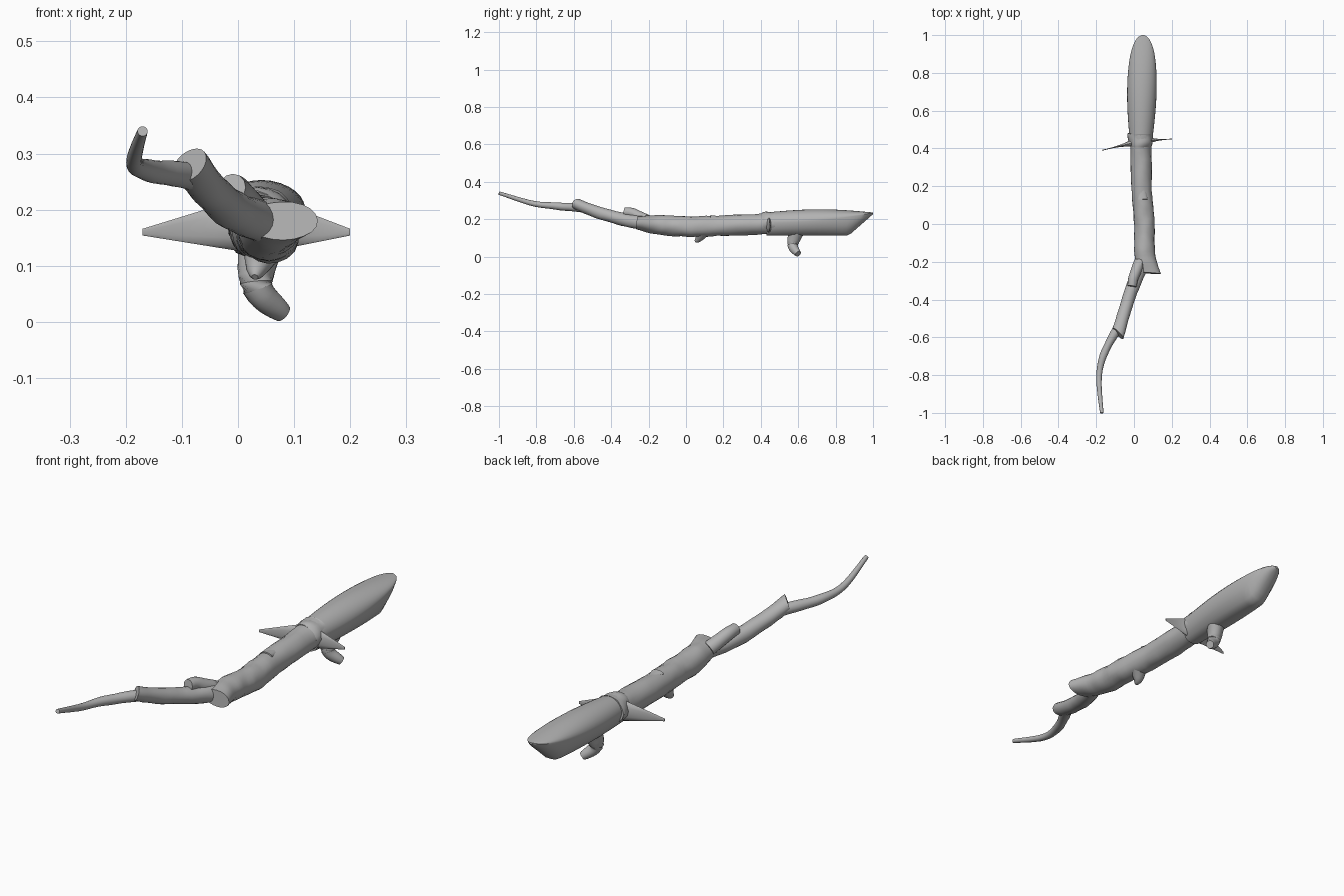
import bpy, bmesh, math
from mathutils import Vector, noise
from mathutils.geometry import interpolate_bezier

cube = bpy.data.objects.get("Cube")
if cube:
    bpy.data.objects.remove(cube)

wood = bpy.data.materials.new("grey_wood")
wood.use_nodes = True
grey = (0.45, 0.45, 0.45, 1)
wood.diffuse_color = grey
wood.node_tree.nodes["Principled BSDF"].inputs["Base Color"].default_value = grey


def loft(name, rings):
    """Skin closed rings of points and cap both ends."""
    bm = bmesh.new()
    loops = [[bm.verts.new(point) for point in ring] for ring in rings]
    count = len(loops[0])
    for first, second in zip(loops, loops[1:]):
        for i in range(count):
            j = (i + 1) % count
            bm.faces.new((first[i], first[j], second[j], second[i]))
    bm.faces.new(loops[0])
    bm.faces.new(loops[-1])
    bmesh.ops.recalc_face_normals(bm, faces=bm.faces)
    mesh = bpy.data.meshes.new(name)
    bm.to_mesh(mesh)
    bm.free()
    mesh.materials.append(wood)
    part = bpy.data.objects.new(name, mesh)
    bpy.context.collection.objects.link(part)
    bpy.ops.object.select_all(action='DESELECT')
    part.select_set(True)
    bpy.context.view_layer.objects.active = part
    bpy.ops.object.shade_smooth_by_angle(angle=math.radians(35))


def smooth_path(points, steps):
    """Run a smooth curve through the points."""
    points = [Vector(point) for point in points]
    last = len(points) - 1
    slopes = [(points[min(i + 1, last)] - points[max(i - 1, 0)]) / 6 for i in range(last + 1)]
    path = [points[0]]
    for i in range(last):
        path += interpolate_bezier(points[i], points[i] + slopes[i],
                                   points[i + 1] - slopes[i + 1], points[i + 1], steps)[1:]
    return path


def limb(name, points, start, end, flare=0, squash=0, slant=0, steps=8, sides=20, rough=0.1):
    """Knobbly tapering tube. The first cut can flare sideways, squash flat and slant."""
    path = smooth_path(points, steps)
    last = len(path) - 1
    rings = []
    for k, centre in enumerate(path):
        axis = (path[min(k + 1, last)] - path[max(k - 1, 0)]).normalized()
        side = axis.cross(Vector((0, 0, 1))).normalized()
        up = side.cross(axis)
        radius = start + (end - start) * k / last
        fade = max(0, 1 - k / steps)
        ring = []
        for i in range(sides):
            angle = math.tau * i / sides
            across, above = math.cos(angle), math.sin(angle)
            offset = side * across * (radius + flare * fade) + up * above * (radius - squash * fade)
            offset *= 1 + rough * noise.noise((centre + offset) * 20)
            ring.append(centre + offset - axis * slant * across * fade)
        rings.append(ring)
    loft(name, rings)


# Main shaft with a flattened, slanted front cut
limb("shaft", [(.08, -.26, .18), (.055, -.15, .17), (.055, 0, .16), (.04, .2, .165), (.035, .43, .175)],
     start=.053, end=.055, flare=.006, squash=.018, slant=.02)

# Middle branch with a chisel cut, and the thin curved tail
limb("middle_branch", [(-.085, -.58, .28), (-.055, -.48, .24), (-.01, -.34, .2), (.05, -.2, .175)],
     start=.03, end=.037, flare=.005, slant=.02)
limb("tail_branch", [(-.17, -1, .34), (-.185, -.82, .285), (-.16, -.69, .27), (-.08, -.54, .26)],
     start=.009, end=.025)

# Knots, stubs and the raised collar behind the head
limb("upper_knot", [(-.01, -.33, .24), (0, -.28, .23), (.03, -.2, .19)], start=.024, end=.03, sides=12)
limb("lower_thorn", [(.03, .05, .08), (.035, .07, .1), (.05, .09, .14)], start=.006, end=.04, sides=12)
limb("shaft_ridge", [(.045, .13, .21), (.04, .25, .2)], start=.018, end=.01, flare=.01, squash=.006)
limb("hanging_twig", [(.08, .6, .015), (.035, .57, .06), (.04, .59, .13)], start=.017, end=.04)
limb("collar", [(.035, .41, .175), (.035, .48, .18)], start=.054, end=.064, rough=.2)

# Pointed side guards, widening in a straight taper to the collar
root = Vector((.035, .44, .175))
for name, tip in (("right_guard", (-.17, .39, .16)), ("left_guard", (.2, .45, .16))):
    rings = []
    for k in range(9):
        grow = k / 8
        centre = Vector(tip).lerp(root, grow)
        height, depth = .006 + .048 * grow, .002 + .038 * grow ** 3
        rings.append([centre + Vector((0, depth * math.cos(math.tau * i / 12), height * math.sin(math.tau * i / 12)))
                      for i in range(12)])
    loft(name, rings)

# Scoop head: domed top over a narrow flat keel, bevelled up to a rounded tip
keel = ((.86, .45), (.58, .85), (.22, 1))
rings = []
for k in range(25):
    along = math.sin(math.pi / 2 * k / 24)
    swell = math.sin(math.pi * along)
    half = (.058 + .02 * swell) * math.sqrt(max(.02, 1 - along ** 10))
    rim = .18 + .055 * along ** 2
    top = .236 + .017 * swell
    drop = rim - .112 - max(0, along - .77) * .5
    y = .43 + .57 * along
    ring = [(.037 + .01 * along + half * math.cos(math.pi * i / 14), y,
             rim + (top - rim) * math.sin(math.pi * i / 14)) for i in range(15)]
    outline = [(-wide, deep) for wide, deep in keel] + list(reversed(keel))
    ring += [(.037 + .01 * along + half * wide, y, rim - drop * deep) for wide, deep in outline]
    rings.append(ring)
loft("scoop_head", rings)
